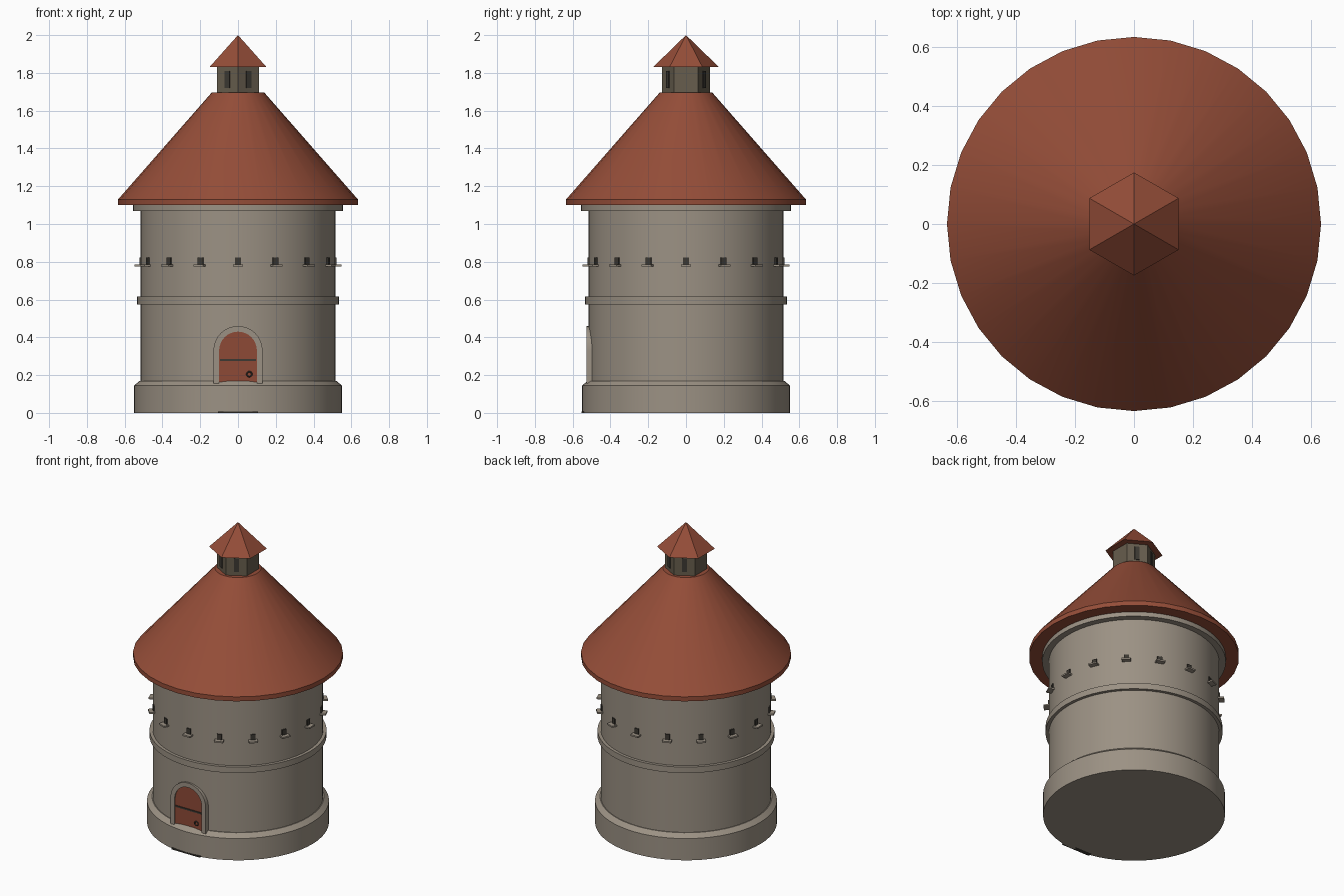
import bpy, bmesh
from math import sin, cos, pi, radians
from mathutils import Matrix, Vector

if "Cube" in bpy.data.objects:
    bpy.data.objects.remove(bpy.data.objects["Cube"])


def material(name, rgb):
    m = bpy.data.materials.new(name)
    m.use_nodes = True
    m.diffuse_color = (*rgb, 1)
    m.node_tree.nodes["Principled BSDF"].inputs["Base Color"].default_value = (*rgb, 1)
    return m


STONE = material("warm stone", (0.33, 0.285, 0.23))
TILE = material("red tile", (0.30, 0.075, 0.04))
WOOD = material("red door wood", (0.27, 0.068, 0.037))
TIMBER = material("dark timber", (0.135, 0.11, 0.075))
IRON = material("dark iron", (0.045, 0.04, 0.032))


def finish(name, bm, mat, smooth=False):
    bmesh.ops.recalc_face_normals(bm, faces=bm.faces)
    me = bpy.data.meshes.new(name)
    bm.to_mesh(me)
    bm.free()
    me.materials.append(mat)
    ob = bpy.data.objects.new(name, me)
    bpy.context.collection.objects.link(ob)
    if smooth:
        bpy.ops.object.select_all(action='DESELECT')
        ob.select_set(True)
        bpy.context.view_layer.objects.active = ob
        bpy.ops.object.shade_smooth_by_angle(angle=radians(30))
    return ob


def lathe(name, profile, sides, mat, smooth=True):
    """Stack rings of (radius, height); a zero radius closes to a point."""
    bm = bmesh.new()
    rings = []
    for r, z in profile:
        angles = [pi / 2 + 2 * pi * i / sides for i in range(sides)]
        rings.append([bm.verts.new((r * cos(a), r * sin(a), z)) for a in angles])
    for low, high in zip(rings, rings[1:]):
        for i in range(sides):
            j = (i + 1) % sides
            bm.faces.new((low[i], low[j], high[j], high[i]))
    bm.faces.new(rings[0])
    bm.faces.new(rings[-1])
    bmesh.ops.remove_doubles(bm, verts=bm.verts, dist=1e-5)
    return finish(name, bm, mat, smooth)


def add_box(bm, size, centre, turn=0):
    mat = Matrix.Rotation(turn, 4, 'Z') @ Matrix.Translation(centre)
    bmesh.ops.create_cube(bm, size=1, matrix=mat @ Matrix.Diagonal((*size, 1)))


def arch(half, bottom, spring, y, steps=16):
    curve = [(half * cos(pi * i / steps), y, spring + half * sin(pi * i / steps))
             for i in range(steps + 1)]
    return [Vector((half, y, bottom)), *map(Vector, curve), Vector((-half, y, bottom))]


def extrude_back(bm, depth):
    res = bmesh.ops.extrude_face_region(bm, geom=bm.faces[:], use_keep_orig=True)
    moved = [v for v in res["geom"] if isinstance(v, bmesh.types.BMVert)]
    bmesh.ops.translate(bm, verts=moved, vec=(0, depth, 0))


# Round stone tower
lathe("plinth", [(0.55, 0), (0.55, 0.145), (0.52, 0.17)], 64, STONE)
lathe("tower_wall", [(0.515, 0.16), (0.515, 1.08)], 64, STONE)
lathe("string_course", [(0.535, 0.575), (0.535, 0.615)], 64, STONE)
lathe("cornice", [(0.555, 1.07), (0.555, 1.105)], 64, STONE)

# Conical roof, lantern and cap
lathe("main_roof", [(0.635, 1.10), (0.635, 1.13), (0.14, 1.695)], 32, TILE)
lathe("lantern", [(0.128, 1.69), (0.128, 1.835)], 6, TIMBER, False)
lathe("lantern_cap", [(0.175, 1.83), (0, 2.0)], 6, TILE, False)
bm = bmesh.new()
for deg in (30, 150, 210, 330):
    add_box(bm, (0.03, 0.006, 0.09), (0, -0.112, 1.765), radians(deg))
finish("lantern_slits", bm, IRON)

# Ring of small windows, each with a sill
slits, sills = bmesh.new(), bmesh.new()
for i in range(16):
    turn = 2 * pi * i / 16
    add_box(slits, (0.03, 0.02, 0.037), (0, -0.512, 0.803), turn)
    add_box(sills, (0.055, 0.05, 0.01), (0, -0.523, 0.781), turn)
finish("window_slits", slits, IRON)
finish("window_sills", sills, STONE)

# Arched doorway
bm = bmesh.new()
outer = [bm.verts.new(p) for p in arch(0.13, 0.155, 0.33, -0.526)]
inner = [bm.verts.new(p) for p in arch(0.10, 0.155, 0.33, -0.526)]
for i in range(len(outer) - 1):
    bm.faces.new((outer[i], outer[i + 1], inner[i + 1], inner[i]))
extrude_back(bm, 0.04)
finish("door_surround", bm, STONE, True)

bm = bmesh.new()
bm.faces.new([bm.verts.new(p) for p in arch(0.101, 0.14, 0.33, -0.519)])
extrude_back(bm, 0.03)
finish("door", bm, WOOD)

bm = bmesh.new()
add_box(bm, (0.19, 0.006, 0.01), (0, -0.521, 0.28))
finish("door_strap", bm, IRON)

# Ring handle
bpy.ops.mesh.primitive_torus_add(major_segments=16, minor_segments=6, major_radius=0.013,
                                 minor_radius=0.004, location=(0.06, -0.524, 0.205),
                                 rotation=(pi / 2, 0, 0))
handle = bpy.context.object
handle.name = "door_handle"
handle.data.materials.append(IRON)

# Thin threshold slab at ground level
bm = bmesh.new()
add_box(bm, (0.21, 0.03, 0.008), (0, -0.537, 0.004))
finish("threshold", bm, IRON)
